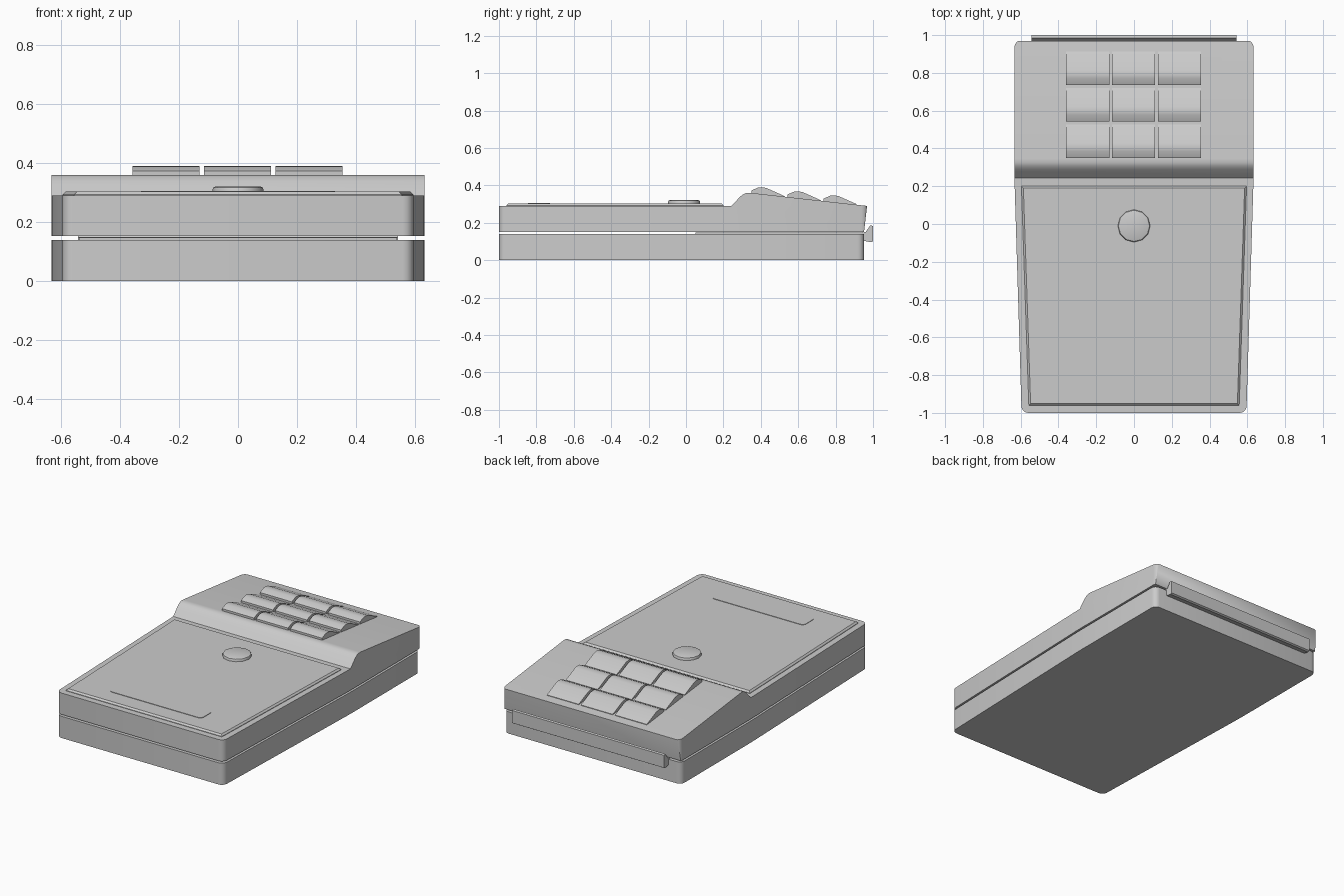
import bpy, bmesh
from math import radians

cube = bpy.data.objects.get("Cube")
if cube:
    bpy.data.objects.remove(cube, do_unlink=True)

GREY = (0.6, 0.6, 0.6, 1)
grey = bpy.data.materials.new("plain grey")
grey.use_nodes = True
grey.diffuse_color = GREY
grey.node_tree.nodes["Principled BSDF"].inputs["Base Color"].default_value = GREY


def finish(obj, angle=35):
    """Give the part its colour and shading."""
    obj.data.materials.clear()
    obj.data.materials.append(grey)
    bpy.ops.object.select_all(action='DESELECT')
    obj.select_set(True)
    bpy.context.view_layer.objects.active = obj
    bpy.ops.object.shade_smooth_by_angle(angle=radians(angle))
    return obj


def prism(name, points, direction, corner=0, rim=0):
    """Extrude a closed outline; round its corner edges and chamfer its far rim."""
    bm = bmesh.new()
    base = bm.faces.new([bm.verts.new(p) for p in points])
    grown = bmesh.ops.extrude_face_region(bm, geom=[base])["geom"]
    top = [g for g in grown if isinstance(g, bmesh.types.BMVert)]
    bmesh.ops.translate(bm, verts=top, vec=direction)
    if corner:
        sides = [e for e in bm.edges if (e.verts[0] in top) != (e.verts[1] in top)]
        bmesh.ops.bevel(bm, geom=sides, offset=corner, segments=4, profile=0.5, affect='EDGES')
    bmesh.ops.recalc_face_normals(bm, faces=bm.faces)
    if rim:
        high = max(v.co.z for v in bm.verts)
        edges = [e for e in bm.edges if all(v.co.z > high - 1e-5 for v in e.verts)]
        bmesh.ops.bevel(bm, geom=edges, offset=rim, segments=1, affect='EDGES')
    bmesh.ops.recalc_face_normals(bm, faces=bm.faces)
    mesh = bpy.data.meshes.new(name)
    bm.to_mesh(mesh)
    bm.free()
    obj = bpy.data.objects.new(name, mesh)
    bpy.context.collection.objects.link(obj)
    return obj


def side_profile(name, yz, x0, x1):
    """Extrude a side view outline from x0 to x1."""
    return prism(name, [(x0, y, z) for y, z in yz], (x1 - x0, 0, 0))


def plan(half, z):
    """Mirror the right half of a plan outline, listed front to back."""
    return [(x, y, z) for x, y in half] + [(-x, y, z) for x, y in reversed(half)]


# Lower case
finish(prism("lower_case", plan([(0.595, -1), (0.633, 0.24), (0.633, 0.953)], 0),
             (0, 0, 0.14), corner=0.035))

# Upper case: the plan outline trimmed to the side profile with the raised rear
upper = prism("upper_case", plan([(0.595, -1), (0.633, 0.24), (0.633, 0.972)], 0.1),
              (0, 0, 0.4), corner=0.035)
profile = [(-1.1, 0.152), (0.952, 0.152), (0.968, 0.29), (0.345, 0.36), (0.325, 0.36),
           (0.308, 0.354), (0.29, 0.34), (0.243, 0.29), (-1.1, 0.29)]
cutter = side_profile("profile_cutter", profile, -1, 1)
cutter.hide_render = True
trim = upper.modifiers.new("trim", 'BOOLEAN')
trim.operation = 'INTERSECT'
trim.solver = 'EXACT'
trim.object = cutter
bpy.context.view_layer.objects.active = upper
bpy.ops.object.modifier_apply(modifier="trim")
bpy.data.objects.remove(cutter, do_unlink=True)
finish(upper)

# Raised cover on the front deck, with its label panel and round button
finish(prism("front_cover", plan([(0.557, -0.96), (0.596, 0.2)], 0.285),
             (0, 0, 0.018), rim=0.01))
finish(prism("label_panel", plan([(0.33, -0.845), (0.33, -0.728)], 0.3),
             (0, 0, 0.006), corner=0.025))

bpy.ops.mesh.primitive_cylinder_add(vertices=12, radius=0.086, depth=0.03,
                                    location=(0, -0.01, 0.306))
button = bpy.context.object
button.name = "round_button"
bm = bmesh.new()
bm.from_mesh(button.data)
rim = [e for e in bm.edges if all(v.co.z > 0 for v in e.verts)]
bmesh.ops.bevel(bm, geom=rim, offset=0.01, segments=2, profile=0.5, affect='EDGES')
bm.to_mesh(button.data)
bm.free()
finish(button)

# Three by three keys stepping down the sloped rear
key = [(0, -0.03), (0, 0.018), (0.035, 0.033), (0.055, 0.035), (0.08, 0.031),
       (0.176, -0.012), (0.176, -0.04)]
for row in range(3):
    y0 = 0.35 + row * 0.193
    z0 = 0.355 - row * 0.0216
    for col in range(3):
        x = (col - 1) * 0.243 - 0.002
        finish(side_profile(f"key_{row + 1}_{col + 1}",
                            [(y0 + y, z0 + z) for y, z in key], x - 0.114, x + 0.114))

# Sliding tray between the cases and its lip across the back
finish(side_profile("tray", [(0.05, 0.138), (0.96, 0.138), (0.96, 0.147), (0.05, 0.147)],
                    -0.54, 0.54))
finish(side_profile("tray_lip", [(0.945, 0.105), (0.99, 0.096), (1.0, 0.102), (1.0, 0.183),
                                 (0.985, 0.186), (0.96, 0.15), (0.945, 0.15)], -0.543, 0.543), 20)
